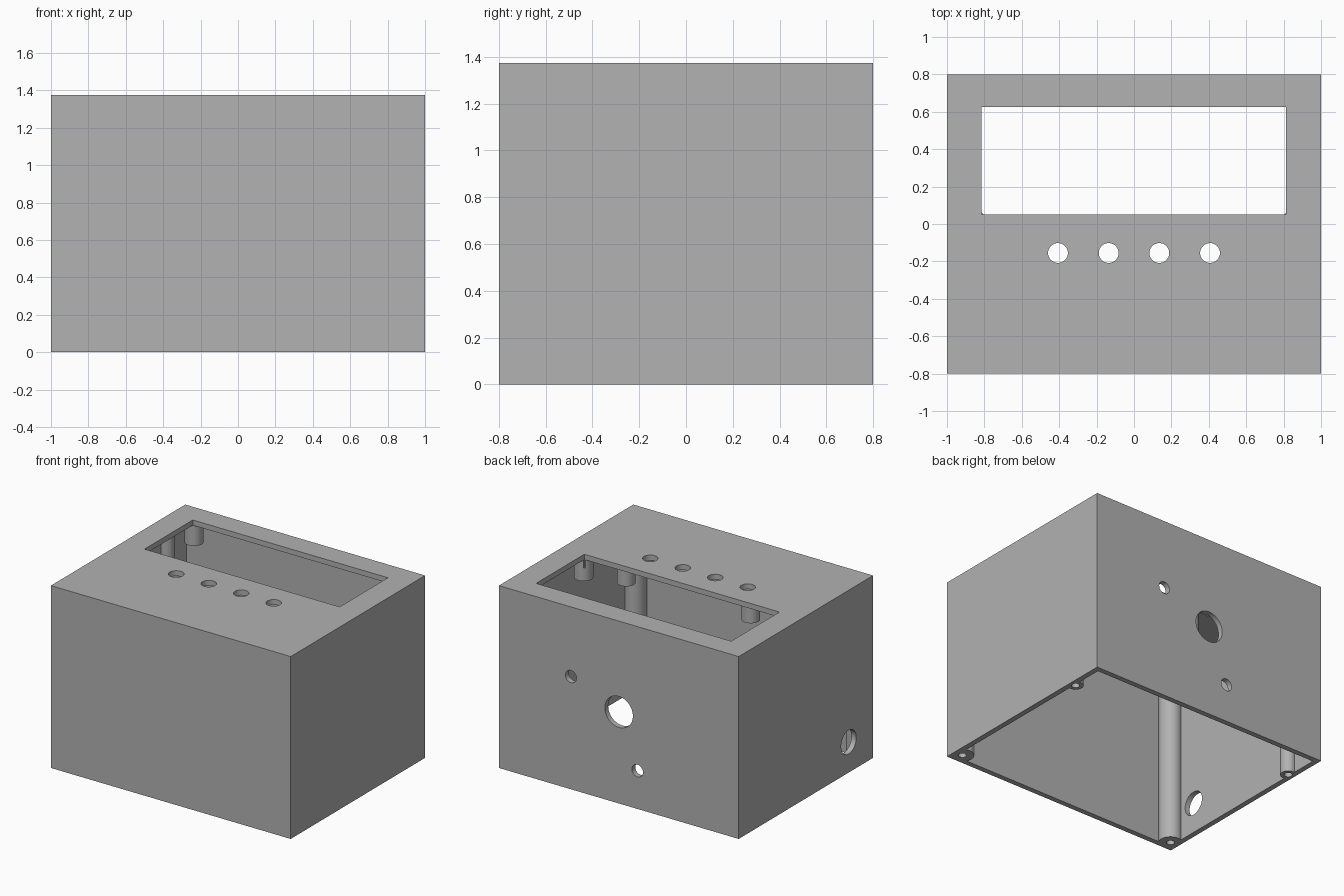
import bpy
import bmesh
from math import radians
from mathutils import Matrix, Vector

default_cube = bpy.data.objects.get("Cube")
if default_cube:
    bpy.data.objects.remove(default_cube, do_unlink=True)

WIDTH, DEPTH, HEIGHT, WALL = 2.0, 1.6, 1.375, 0.04

grey = bpy.data.materials.new("plain grey plastic")
grey.use_nodes = True
colour = (0.445, 0.445, 0.445, 1)
grey.diffuse_color = colour
grey.node_tree.nodes["Principled BSDF"].inputs["Base Color"].default_value = colour


def make_object(name, bm):
    mesh = bpy.data.meshes.new(name)
    bm.to_mesh(mesh)
    bm.free()
    mesh.materials.append(grey)
    obj = bpy.data.objects.new(name, mesh)
    bpy.context.collection.objects.link(obj)
    return obj


def add_box(bm, low, high):
    low, high = Vector(low), Vector(high)
    matrix = Matrix.Translation((low + high) / 2) @ Matrix.Diagonal((high - low).to_4d())
    bmesh.ops.create_cube(bm, size=1, matrix=matrix)


def add_cylinder(bm, centre, radius, length, axis="Z"):
    turn = {"X": Matrix.Rotation(radians(90), 4, "Y"),
            "Y": Matrix.Rotation(radians(90), 4, "X"),
            "Z": Matrix.Identity(4)}[axis]
    bmesh.ops.create_cone(bm, cap_ends=True, segments=48, radius1=radius, radius2=radius,
                          depth=length, matrix=Matrix.Translation(centre) @ turn)


def add_upright(bm, x, y, radius, bottom, top):
    add_cylinder(bm, (x, y, (bottom + top) / 2), radius, top - bottom)


def combine(target, tool, operation):
    tool.hide_render = True
    mod = target.modifiers.new(operation.lower(), "BOOLEAN")
    mod.operation = operation
    mod.solver = "EXACT"
    mod.object = tool
    bpy.context.view_layer.objects.active = target
    bpy.ops.object.modifier_apply(modifier=mod.name)
    bpy.data.objects.remove(tool, do_unlink=True)


# Outer shell, hollow and open at the bottom
bm = bmesh.new()
add_box(bm, (-WIDTH / 2, -DEPTH / 2, 0), (WIDTH / 2, DEPTH / 2, HEIGHT))
shell = make_object("enclosure", bm)
bm = bmesh.new()
inner_x, inner_y = WIDTH / 2 - WALL, DEPTH / 2 - WALL
add_box(bm, (-inner_x, -inner_y, -0.2), (inner_x, inner_y, HEIGHT - WALL))
combine(shell, make_object("cavity_cutter", bm), "DIFFERENCE")

# Screw posts and hanging standoffs, mirrored left to right
front_post = (0.93, -0.72, 0.082)
rear_post = (0.95, 0.51, 0.055)
display_standoffs = [(0.85, y, 0.066) for y in (0.005, 0.69)]
button_standoffs = [(0.52, y, 0.064) for y in (-0.03, -0.28)]
posts, pilots = bmesh.new(), bmesh.new()
for side in (-1, 1):
    for x, y, radius in (front_post, rear_post):
        add_upright(posts, side * x, y, radius, -0.1, HEIGHT - 0.02)
        add_upright(pilots, side * x, y, 0.028, -0.1, 0.3)
    for group, drop in ((display_standoffs, 0.2), (button_standoffs, 0.165)):
        for x, y, radius in group:
            bottom = HEIGHT - drop
            add_upright(posts, side * x, y, radius, bottom, HEIGHT - 0.02)
            add_upright(pilots, side * x, y, 0.025, bottom - 0.1, HEIGHT - WALL - 0.01)
post_set = make_object("posts", posts)

# Keep the posts inside the walls and flush with the rim
bm = bmesh.new()
trim_x, trim_y = inner_x + 0.02, inner_y + 0.02
add_box(bm, (-trim_x, -trim_y, 0), (trim_x, trim_y, HEIGHT - 0.01))
combine(post_set, make_object("trim", bm), "INTERSECT")
combine(shell, post_set, "UNION")
combine(shell, make_object("pilot_cutter", pilots), "DIFFERENCE")

# Display window and button holes in the top
bm = bmesh.new()
add_box(bm, (-0.815, 0.05, HEIGHT - 0.1), (0.813, 0.625, HEIGHT + 0.1))
for step in (-1.5, -0.5, 0.5, 1.5):
    add_cylinder(bm, (step * 0.271, -0.155, HEIGHT), 0.053, 0.15)

# Connector holes in the back wall
for x, z, radius in ((0.4, 0.85, 0.046), (0, 0.69, 0.117), (-0.155, 0.288, 0.046)):
    add_cylinder(bm, (x, DEPTH / 2, z), radius, 0.2, "Y")

# Cable hole in the side wall
add_cylinder(bm, (-WIDTH / 2, -0.51, 0.23), 0.09, 0.2, "X")
combine(shell, make_object("opening_cutter", bm), "DIFFERENCE")

# Round surfaces smooth, corners crisp
bpy.ops.object.select_all(action="DESELECT")
shell.select_set(True)
bpy.context.view_layer.objects.active = shell
bpy.ops.object.shade_smooth_by_angle(angle=radians(30))
